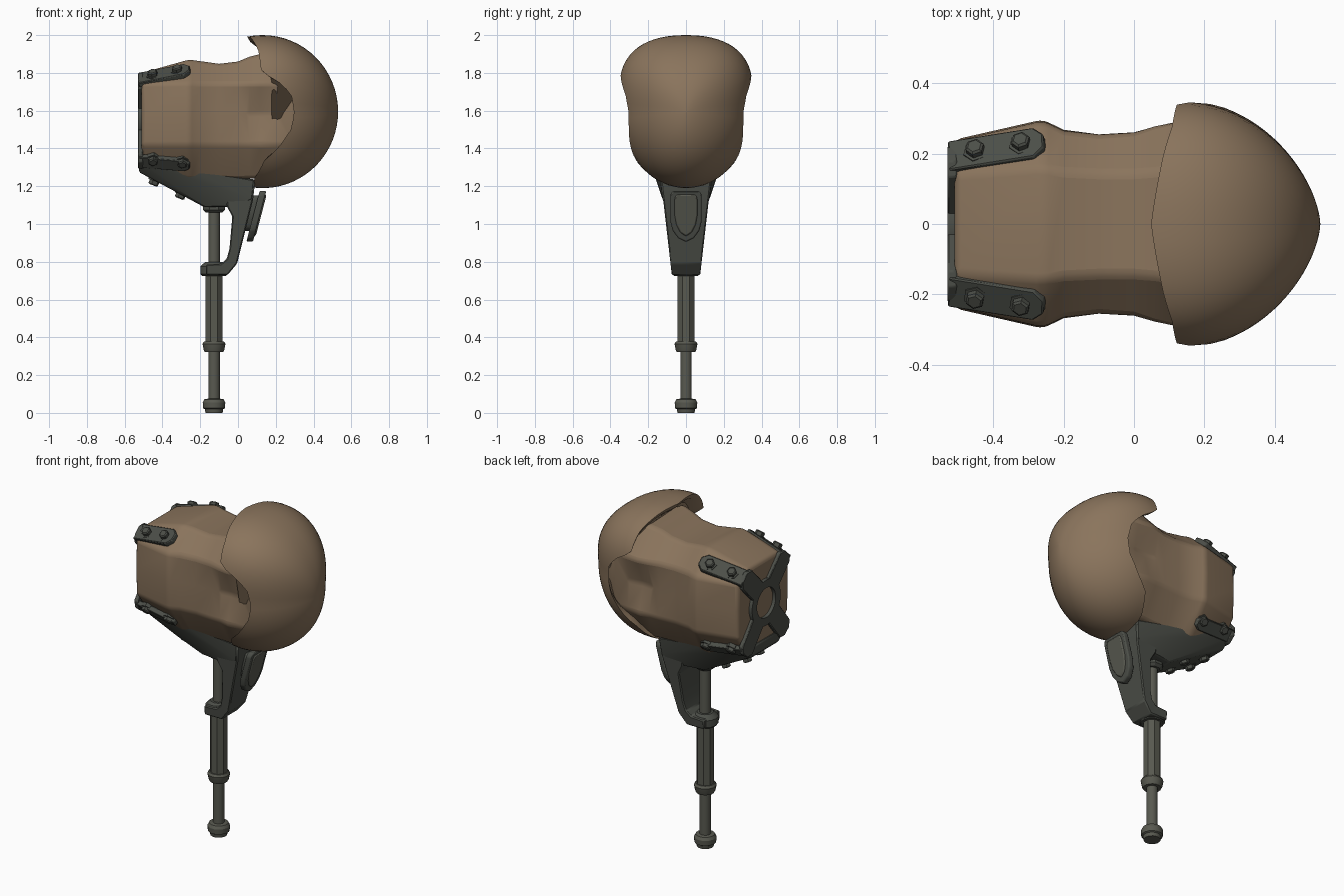
import bpy, bmesh, math
from mathutils import Vector

if "Cube" in bpy.data.objects:
    bpy.data.objects.remove(bpy.data.objects["Cube"])


def material(name, rgb):
    m = bpy.data.materials.new(name)
    m.diffuse_color = (*rgb, 1)
    m.use_nodes = True
    m.node_tree.nodes["Principled BSDF"].inputs["Base Color"].default_value = m.diffuse_color
    return m


WOOD = material("brown wood", (0.255, 0.175, 0.108))
DARK = material("dark metal", (0.072, 0.077, 0.065))
STEEL = material("pole metal", (0.098, 0.100, 0.080))


def finish(name, bm, mat, angle=35, bevel=0.0, segments=1):
    bmesh.ops.remove_doubles(bm, verts=bm.verts, dist=1e-5)
    bmesh.ops.recalc_face_normals(bm, faces=bm.faces)
    me = bpy.data.meshes.new(name)
    bm.to_mesh(me)
    bm.free()
    me.materials.append(mat)
    ob = bpy.data.objects.new(name, me)
    bpy.context.collection.objects.link(ob)
    me.shade_smooth()
    me.set_sharp_from_angle(angle=math.radians(angle))
    if bevel:
        b = ob.modifiers.new("bevel", 'BEVEL')
        b.width, b.segments = bevel, segments
        b.limit_method, b.angle_limit = 'ANGLE', math.radians(20)
    return ob


def loft(rings, caps=True):
    """Skin a list of equally long closed rings."""
    bm = bmesh.new()
    vs = [[bm.verts.new(p) for p in r] for r in rings]
    n = len(vs[0])
    for a, b in zip(vs, vs[1:]):
        for i in range(n):
            bm.faces.new((a[i], a[(i + 1) % n], b[(i + 1) % n], b[i]))
    if caps:
        bm.faces.new(vs[0])
        bm.faces.new(vs[-1])
    return bm


def hull(pts):
    bm = bmesh.new()
    for p in pts:
        bm.verts.new(p)
    bmesh.ops.convex_hull(bm, input=bm.verts)
    bmesh.ops.dissolve_limit(bm, angle_limit=0.02, verts=bm.verts, edges=bm.edges)
    return bm


def lathe(name, profile, origin, axis, sides, mat, bevel=0.0):
    """Turn (radius, height) points round an axis."""
    n = Vector(axis).normalized()
    u = n.orthogonal().normalized()
    v = n.cross(u)
    rings = []
    for r, h in profile:
        rings.append([Vector(origin) + n * h + (u * math.cos(t) + v * math.sin(t)) * r
                      for t in (2 * math.pi * (i + .5) / sides for i in range(sides))])
    return finish(name, loft(rings), mat, 30, bevel)


def strap(name, a, b, w, t, normal):
    """Flat bar with clipped corners from a to b."""
    a, b, n = Vector(a), Vector(b), Vector(normal)
    d = (b - a).normalized()
    n = (n - d * n.dot(d)).normalized()
    s = d.cross(n) * (w / 2)
    c = d * 0.03
    out = [a - s, b - s - c, b - s * .45, b + s * .45, b + s - c, a + s]
    return finish(name, loft([[p - n * t / 2 for p in out], [p + n * t / 2 for p in out]]),
                  DARK, 25, 0.004)


def bolt(name, p, n):
    lathe(name, [(.036, -.015), (.036, .007), (.027, .007), (.027, .025), (.02, .03)],
          p, n, 6, DARK)


def interp(keys, x):
    for (a, va), (b, vb) in zip(keys, keys[1:]):
        if x <= b:
            return va + (vb - va) * (x - a) / (b - a)
    return keys[-1][1]


# Wooden block and neck: x, top z, flat half width, corner half width, middle half width, bottom z
stations = [(-.51, 1.80, .14, .235, .24, 1.30), (-.26, 1.87, .16, .293, .297, 1.24),
            (-.2, 1.862, .15, .265, .268, 1.24), (-.1, 1.848, .145, .255, .255, 1.24),
            (0, 1.86, .145, .262, .25, 1.24), (.06, 1.885, .15, .282, .237, 1.24),
            (.12, 1.90, .16, .295, .23, 1.24), (.2, 1.90, .16, .285, .242, 1.26),
            (.3, 1.88, .16, .265, .268, 1.30), (.36, 1.84, .15, .22, .24, 1.34)]
rings = []
for x, zt, f, w, m, zb in stations:
    low = w - .02 if x > 0 else w
    half = [(f, zt), (w, 1.745), (m, 1.585), (low, 1.42), (f, zb)]
    rings.append([(x, y, z) for y, z in half] + [(x, -y, z) for y, z in reversed(half)])
finish("wood_block", loft(rings), WOOD, 40, .018, 3)

# Rounded wooden front shell with scooped sides, widest above its middle
edge = [(0, .05), (25, .085), (40, .11), (55, .12), (62, .125), (72, .24), (80, .285), (92, .3),
        (105, .28), (118, .22), (130, .14), (150, .09), (180, .07)]
N, M = 72, 18
grid = [[] for _ in range(M + 3)]
for i in range(N):
    t = 2 * math.pi * i / N
    deg = math.degrees(t)
    x0 = interp(edge, min(deg, 360 - deg))
    c, s = math.cos(t), math.sin(t)
    e = .87 if c > 0 else 1
    y = math.copysign(abs(s) ** e, s) * .342 * (1 + .25 * max(c, 0))
    z = math.copysign(abs(c) ** e, c) * .405
    p0 = math.acos((x0 - .13) / .4)
    r0 = math.sin(p0)
    for k, (dx, f) in enumerate(((.055, .85), (.015, .93))):
        grid[k].append((x0 + dx, y * r0 ** 1.25 * f, 1.595 + z * r0 * f))
    for j in range(M + 1):
        p = p0 * (1 - j / M) + .004
        r = math.sin(p)
        grid[j + 2].append((.13 + .4 * math.cos(p), y * r ** 1.25, 1.595 + z * r))
finish("wood_round_front", loft(grid), WOOD, 45)

# Cradle under the block
finish("cradle", hull([(x, s * y, z) for s in (1, -1) for x, y, z in (
    (-.525, .195, 1.335), (-.525, .13, 1.275), (-.28, .11, 1.15), (-.18, .085, 1.09),
    (-.28, .18, 1.30), (.09, .134, 1.235), (.08, .122, 1.13), (0, .11, 1.09))]), DARK, 25, .008)

# Curved strut joining cradle and pole collar, wider towards the top
prof = [(.09, 1.22), (.08, 1.13), (.035, .95), (-.005, .79), (-.055, .73), (-.17, .73),
        (-.17, .785), (-.09, .79), (-.06, .815), (-.045, .87), (-.03, 1.04), (-.06, 1.095),
        (-.06, 1.16)]
strut = [[(x, s * (.075 + (z - .73) * .115), z) for x, z in prof] for s in (1, -1)]
finish("strut", loft(strut), DARK, 25, .006)


# Shield plate on the outer face of the strut
def shield(name, w, top, bottom, x_in, x_out, mat):
    half = [(0, top), (.85, top), (1, top - .02), (1, bottom + .11), (.85, bottom + .06),
            (.5, bottom + .02), (0, bottom)]
    out = [(y * w, z) for y, z in half] + [(-y * w, z) for y, z in reversed(half[1:-1])]
    ring = [[(x + .262 * (z - 1.035), y, z) for y, z in out] for x in (x_in, x_out)]
    finish(name, loft(ring), mat, 30, .007, 2)


shield("shield_mount", .055, 1.15, .96, .03, .09, DARK)
shield("shield_plate", .083, 1.175, .905, .078, .113, DARK)
shield("shield_panel", .06, 1.155, .935, .10, .12, STEEL)

# Telescoping pole, one turned part per section
P = (-.127, 0, 0)
up = (0, 0, 1)
lathe("upper_rod", [(.031, .75), (.031, 1.12)], P, up, 16, STEEL)
lathe("rod_flange", [(.045, 1.06), (.062, 1.075), (.062, 1.13)], P, up, 8, DARK)
lathe("strut_collar", [(.062, .725), (.072, .735), (.072, .775), (.06, .787), (.045, .80)],
      P, up, 12, DARK)
lathe("main_tube", [(.049, .34), (.049, .74)], P, up, 8, STEEL)
lathe("middle_collar", [(.05, .322), (.055, .332), (.062, .365), (.054, .378)], P, up, 16, STEEL)
lathe("lower_rod", [(.031, .04), (.031, .34)], P, up, 16, STEEL)
lathe("foot", [(.046, 0), (.05, .02), (.059, .025), (.061, .055), (.052, .072), (.035, .075)],
      P, up, 16, STEEL)

# Back bracket: ring, crossing arms, wrapping straps and bolts
C = Vector((-.516, 0, 1.555))
rings = []
for r, x in ((.088, .012), (.088, -.014), (.135, -.014), (.135, .012), (.088, .012)):
    rings.append([C + Vector((x, r * math.cos(i * math.pi / 16), r * math.sin(i * math.pi / 16)))
                  for i in range(32)])
finish("back_ring", loft(rings, caps=False), DARK, 30)
for s, side in ((1, "left"), (-1, "right")):
    strap("back_arm_upper_" + side, (-.517, s * .07, 1.645), (-.517, s * .198, 1.78),
          .12, .026, (-1, 0, 0))
    strap("back_arm_lower_" + side, (-.517, s * .07, 1.465), (-.517, s * .195, 1.31),
          .12, .026, (-1, 0, 0))
    up_n, low_n = Vector((-.15, s * .55, .82)), Vector((0, s * .74, -.67))
    strap("upper_strap_" + side, (-.525, s * .187, 1.762), (-.255, s * .23, 1.815),
          .10, .03, up_n)
    strap("lower_strap_" + side, (-.525, s * .188, 1.335), (-.255, s * .218, 1.312),
          .075, .03, low_n)
    for i, x in enumerate((-.45, -.32)):
        bolt(f"upper_bolt_{side}_{i}", (x, s * (.206 + i * .02), 1.785 + i * .024), up_n)
    for i, x in enumerate((-.45, -.295)):
        bolt(f"lower_bolt_{side}_{i}", (x, s * (.207 + i * .015), 1.343 - i * .012), low_n)
    for i, (x, z) in enumerate(((-.44, 1.233), (-.30, 1.163))):
        bolt(f"bottom_bolt_{side}_{i}", (x, s * .06, z), (-.35, 0, -.9))
